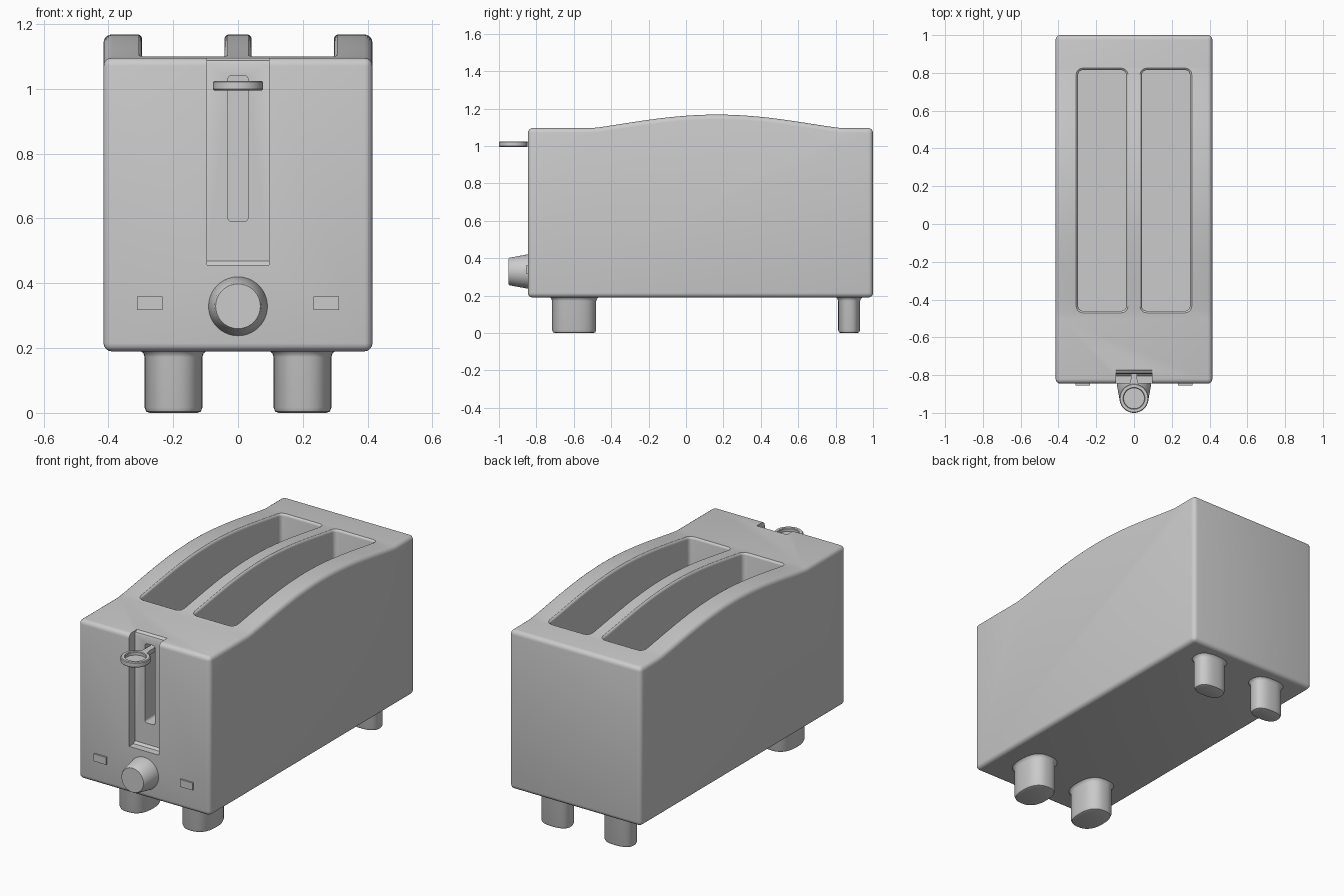
import bpy, bmesh
from math import sin, cos, pi, radians

if "Cube" in bpy.data.objects:
    bpy.data.objects.remove(bpy.data.objects["Cube"])

Y0, Y1, HX, ZB, ZT = -0.845, 1.0, 0.415, 0.19, 1.096


def loft(name, rings):
    """Closed solid through rings of equal point count."""
    bm = bmesh.new()
    vs = [[bm.verts.new(p) for p in r] for r in rings]
    n = len(vs[0])
    for a, b in zip(vs, vs[1:]):
        for i in range(n):
            j = (i + 1) % n
            bm.faces.new((a[i], a[j], b[j], b[i]))
    bm.faces.new(vs[0])
    bm.faces.new(vs[-1])
    bmesh.ops.recalc_face_normals(bm, faces=bm.faces[:])
    me = bpy.data.meshes.new(name)
    bm.to_mesh(me)
    bm.free()
    ob = bpy.data.objects.new(name, me)
    bpy.context.collection.objects.link(ob)
    return ob


def side_prism(name, pts, hx):
    return loft(name, [[(x, y, z) for y, z in pts] for x in (-hx, hx)])


def smooth(ob, angle=35):
    bpy.ops.object.select_all(action='DESELECT')
    ob.select_set(True)
    bpy.context.view_layer.objects.active = ob
    bpy.ops.object.shade_smooth_by_angle(angle=radians(angle))


def bevel(ob, width, segments=3):
    m = ob.modifiers.new("round", 'BEVEL')
    m.width, m.segments = width, segments
    m.limit_method, m.angle_limit = 'ANGLE', radians(50)


def bake(ob):
    dg = bpy.context.evaluated_depsgraph_get()
    me = bpy.data.meshes.new_from_object(ob.evaluated_get(dg))
    ob.modifiers.clear()
    ob.data = me


def top_z(y):
    t = min(1, max(0, (y + 0.5) / 1.33))
    return ZT + 0.072 * sin(pi * t) ** 1.15


def round_rect(x0, x1, y0, y1, r, o):
    """Rounded rectangle grown by o, with its long sides subdivided."""
    R, pts = r + o, []
    corners = [(x1 - r, y0 + r, -90), (x1 - r, y1 - r, 0),
               (x0 + r, y1 - r, 90), (x0 + r, y0 + r, 180)]
    for k, (cx, cy, a0) in enumerate(corners):
        for i in range(6):
            a = radians(a0 + 18 * i)
            pts.append((cx + R * cos(a), cy + R * sin(a)))
        if k in (0, 2):
            xe, ye = pts[-1][0], corners[k + 1][1]
            pts += [(xe, cy + (ye - cy) * i / 30) for i in range(1, 30)]
    return pts


# Body with humped top
hump = [(0.83 - 1.33 * i / 36) for i in range(37)]
body = side_prism("body", [(Y0, ZB), (Y1, ZB), (Y1, ZT)]
                  + [(y, top_z(y)) for y in hump] + [(Y0, ZT)], HX)
bevel(body, 0.025, 4)

# Cutters: bread slots with eased rims, lever recess, lever slot
cutters = []
for s in (-1, 1):
    x0, x1 = sorted((s * 0.042, s * 0.296))
    args = (x0, x1, -0.46, 0.815, 0.025)
    rings = [[(x, y, 0.32) for x, y in round_rect(*args, 0)]]
    for o, dz in ((0, -0.014), (0.0013, -0.008), (0.005, -0.0033),
                  (0.009, -0.0008), (0.014, 0.003)):
        rings.append([(x, y, top_z(y) + dz) for x, y in round_rect(*args, o)])
    rings.append([(x, y, 1.4) for x, y in round_rect(*args, 0.014)])
    cutters.append(loft("slot_cutter", rings))
cutters.append(side_prism("recess_cutter", [
    (-0.95, 0.455), (-0.805, 0.457), (-0.793, 0.469), (-0.793, 1.075),
    (-0.788, 1.087), (-0.775, 1.093), (-0.77, 1.1), (-0.77, 1.25), (-0.95, 1.25)], 0.095))
groove = round_rect(-0.032, 0.032, 0.59, 1.042, 0.015, 0)
cutters.append(loft("groove_cutter", [[(x, y, z) for x, z in groove] for y in (-0.9, -0.68)]))
for c in cutters:
    c.hide_render = True
    m = body.modifiers.new("cut", 'BOOLEAN')
    m.operation, m.solver, m.object = 'DIFFERENCE', 'EXACT', c
bake(body)
for c in cutters:
    bpy.data.objects.remove(c)
smooth(body)


def circle(r, n=40):
    return [(r * cos(2 * pi * i / n), r * sin(2 * pi * i / n)) for i in range(n)]


# Lever: dished finger pad and flared stem
pad_profile = [(0.02, 0.995), (0.073, 0.995), (0.077, 0.999), (0.077, 1.021),
               (0.073, 1.025), (0.058, 1.025), (0.055, 1.021), (0.055, 1.006), (0.02, 1.006)]
smooth(loft("lever_pad", [[(x, y - 0.923, z) for x, y in circle(r)] for r, z in pad_profile]))
half = [(0.02, -0.67), (0.016, -0.82), (0.024, -0.85), (0.04, -0.868)]
stem = half + [(-x, y) for x, y in reversed(half)]
loft("lever_stem", [[(x, y, z) for x, y in stem] for z in (0.997, 1.022)])

# Browning knob
knob_profile = [(0.091, -0.83), (0.091, -0.85), (0.074, -0.942), (0.069, -0.95)]
smooth(loft("browning_knob", [[(x, y, z + 0.329) for x, z in circle(r)]
                              for r, y in knob_profile]))

# Indicator plates
for s, side in ((-1, "left"), (1, "right")):
    loft(side + "_indicator", [[(s * 0.272 + a * 0.039, y, 0.339 + b * 0.021)
         for a, b in ((-1, -1), (1, -1), (1, 1), (-1, 1))] for y in (-0.83, -0.855)])

# Oval feet, flared where they meet the body
foot_profile = [(-0.016, 0), (-0.005, 0.004), (0, 0.016), (0, 0.172),
                (0.004, 0.184), (0.012, 0.191), (0.012, 0.21)]
for end, cy, ry in (("front", -0.598, 0.118), ("rear", 0.872, 0.059)):
    for s, side in ((-1, "left"), (1, "right")):
        rings = []
        for o, z in foot_profile:
            ring = []
            for c, d in circle(1, 48):
                px = abs(c) ** 0.8 * (1 if c > 0 else -1)
                py = abs(d) ** 0.8 * (1 if d > 0 else -1)
                ring.append((s * 0.199 + px * (0.089 + o), cy + py * (ry + o), z))
            rings.append(ring)
        smooth(loft(f"{end}_{side}_foot", rings))
